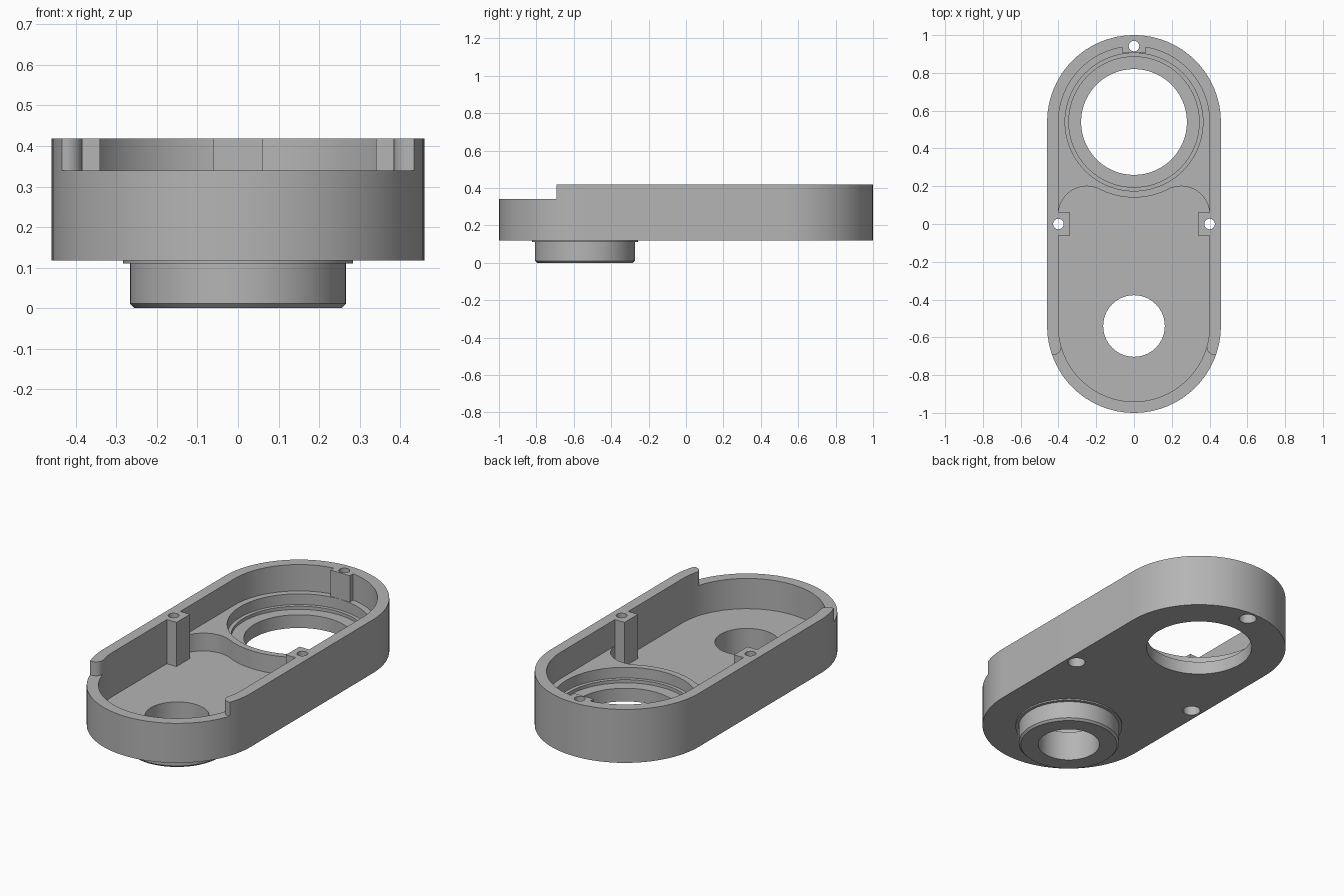
import bpy, bmesh
from math import sin, cos, radians

cube = bpy.data.objects.get("Cube")
if cube:
    bpy.data.objects.remove(cube)

BOTTOM, FLOOR, SHELF, RIM = 0.118, 0.17, 0.27, 0.418
END = 0.54  # distance of each rounded end's centre from the middle

grey = bpy.data.materials.new("plain grey")
grey.use_nodes = True
grey.diffuse_color = (0.46, 0.46, 0.46, 1)
grey.node_tree.nodes["Principled BSDF"].inputs["Base Color"].default_value = (0.46, 0.46, 0.46, 1)


def arc(cx, cy, r, start, end, steps=48):
    angles = [radians(start + (end - start) * i / steps) for i in range(steps + 1)]
    return [(cx + r * cos(a), cy + r * sin(a)) for a in angles]


def prism(name, outline, z0, z1):
    bm = bmesh.new()
    face = bm.faces.new([bm.verts.new((x, y, z0)) for x, y in outline])
    top = bmesh.ops.extrude_face_region(bm, geom=[face])["geom"]
    bmesh.ops.translate(bm, vec=(0, 0, z1 - z0),
                        verts=[v for v in top if isinstance(v, bmesh.types.BMVert)])
    bmesh.ops.recalc_face_normals(bm, faces=bm.faces[:])
    mesh = bpy.data.meshes.new(name)
    bm.to_mesh(mesh)
    bm.free()
    mesh.materials.append(grey)
    obj = bpy.data.objects.new(name, mesh)
    bpy.context.collection.objects.link(obj)
    return obj


def stadium(r):
    return arc(0, END, r, 0, 180) + arc(0, -END, r, 180, 360)


def disc(name, x, y, r, z0, z1, steps=96):
    return prism(name, arc(x, y, r, 0, 360, steps)[:-1], z0, z1)


def box(name, x0, x1, y0, y1, z0, z1):
    return prism(name, [(x0, y0), (x1, y0), (x1, y1), (x0, y1)], z0, z1)


def combine(target, tool, operation="DIFFERENCE"):
    tool.hide_render = True
    mod = target.modifiers.new("combine", "BOOLEAN")
    mod.operation, mod.solver, mod.object = operation, "EXACT", tool
    bpy.context.view_layer.objects.active = target
    bpy.ops.object.modifier_apply(modifier=mod.name)
    bpy.data.objects.remove(tool)


# Outer shell
housing = prism("housing", stadium(0.46), BOTTOM, RIM)

# Cavity, leaving the screw posts and the raised shelf standing
cavity = prism("cavity_cutter", stadium(0.40), FLOOR, 0.6)
for side in (-1, 1):
    x0, x1 = sorted((side * 0.34, side * 0.6))
    combine(cavity, box("side_post", x0, x1, -0.06, 0.06, 0.1, 0.7))
combine(cavity, box("back_post", -0.06, 0.06, 0.906, 1.1, 0.1, 0.7))
right_wave = arc(0.25, 0.05, 0.15, 0, 117, 24)
left_wave = [(-x, y) for x, y in reversed(right_wave)]
dip = arc(0, END, 0.40, 297, 243, 24)[1:-1]
shelf = prism("shelf", [(0.6, 0.05)] + right_wave + dip + left_wave
              + [(-0.6, 0.05), (-0.6, 1.2), (0.6, 1.2)], 0.1, SHELF)
combine(cavity, shelf)
combine(housing, cavity)

# Low front rim with rounded wall ends
right_end = arc(0.425, -0.652, 0.04, 270, 180, 12)
left_end = [(-x, y) for x, y in reversed(right_end)]
combine(housing, prism("front_notch", [(-0.6, -1.1), (0.6, -1.1), (0.6, -0.692)]
                       + right_end + left_end + [(-0.6, -0.692)], 0.34, 0.7))

# Stepped bearing seat and its through hole
for r, z in ((0.365, 0.21), (0.345, 0.192), (0.28, 0.05)):
    combine(housing, disc("bearing_seat", 0, END, r, z, 0.33 if r > 0.3 else 0.3))

# Boss under the front end: collar, barrel and chamfered foot
boss = disc("boss", 0, -END, 0.267, 0, 0.14)
bm = bmesh.new()
bm.from_mesh(boss.data)
foot = [e for e in bm.edges if all(v.co.z < 0.001 for v in e.verts)]
bmesh.ops.bevel(bm, geom=foot, offset=0.011, segments=1, affect="EDGES")
bm.to_mesh(boss.data)
bm.free()
combine(boss, disc("collar", 0, -END, 0.284, 0.11, 0.145), "UNION")
combine(housing, boss, "UNION")
combine(housing, disc("boss_hole", 0, -END, 0.163, -0.1, 0.3))

# Screw holes, wider underneath
for x, y in ((-0.40, 0), (0.40, 0), (0, 0.942)):
    combine(housing, disc("screw_hole", x, y, 0.028, 0, 0.6, 32))
    combine(housing, disc("screw_head_recess", x, y, 0.046, 0, 0.18, 32))

bpy.ops.object.select_all(action="DESELECT")
housing.select_set(True)
bpy.context.view_layer.objects.active = housing
bpy.ops.object.shade_smooth_by_angle(angle=radians(25))
